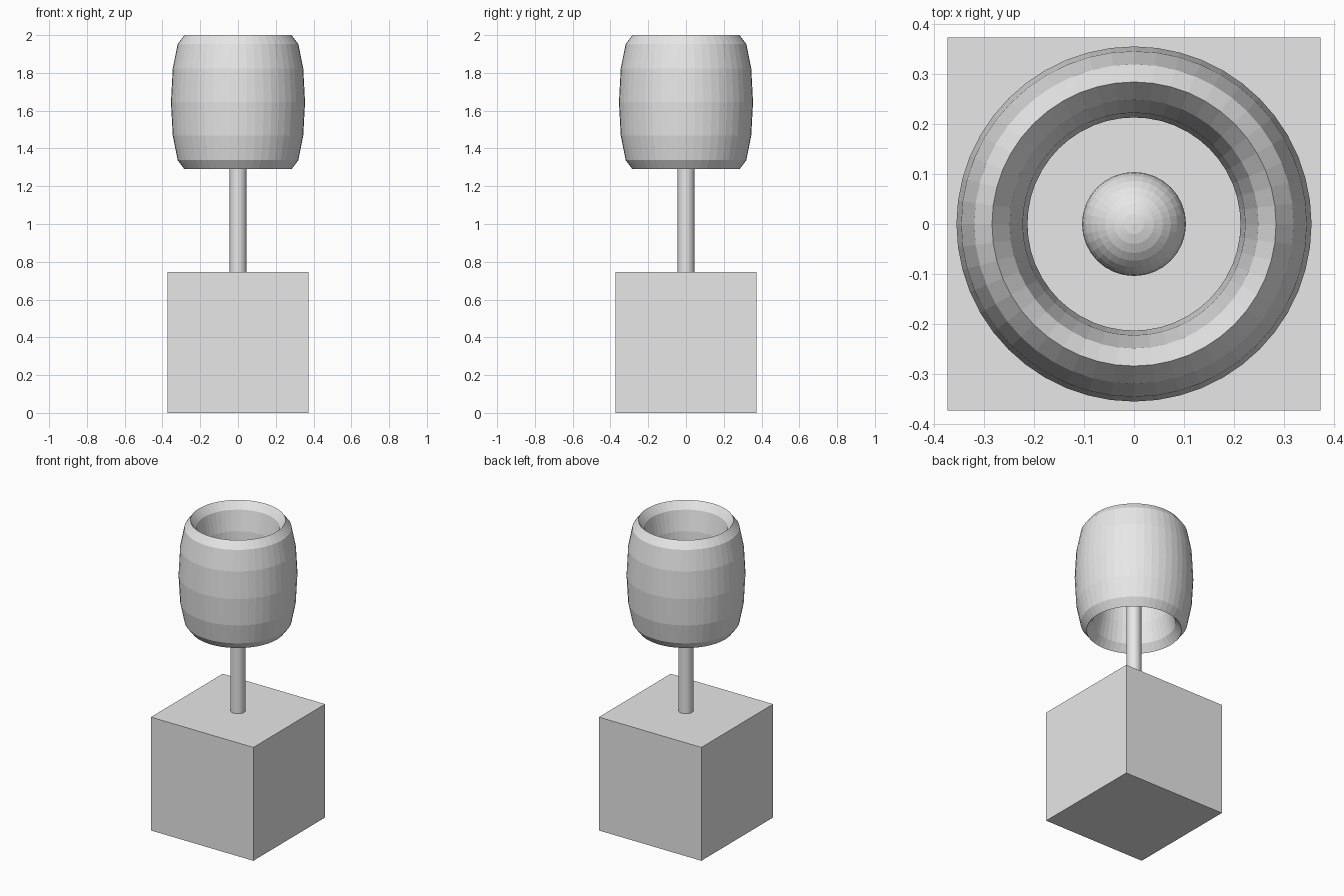
import bpy

old = bpy.data.objects.get("Cube")
if old:
    bpy.data.objects.remove(old, do_unlink=True)

# One plain grey for every part
GREY = (0.8, 0.8, 0.8, 1)
grey = bpy.data.materials.new("light grey")
grey.use_nodes = True
grey.diffuse_color = GREY
bsdf = next(n for n in grey.node_tree.nodes if n.type == "BSDF_PRINCIPLED")
bsdf.inputs["Base Color"].default_value = GREY


def finish(name):
    obj = bpy.context.object
    obj.name = name
    obj.data.materials.append(grey)
    return obj


BASE = 0.746
SHADE_Z = 1.645
RING, TUBE, HALF_HEIGHT = 0.284, 0.071, 0.355

# Cube base
bpy.ops.mesh.primitive_cube_add(size=BASE, location=(0, 0, BASE / 2))
finish("base")

# Thin pole, running from the base into the bulb
pole_top = SHADE_Z - 0.05
bpy.ops.mesh.primitive_cylinder_add(
    vertices=32, radius=0.044, depth=pole_top - BASE,
    location=(0, 0, (pole_top + BASE) / 2))
finish("pole")

# Round bulb, hidden inside the shade
bpy.ops.mesh.primitive_uv_sphere_add(
    segments=32, ring_count=16, radius=0.104, location=(0, 0, SHADE_Z))
finish("bulb")

# Barrel shade: a faceted ring stretched upwards
bpy.ops.mesh.primitive_torus_add(
    major_segments=48, minor_segments=12, major_radius=RING,
    minor_radius=TUBE, location=(0, 0, SHADE_Z))
shade = finish("shade")
shade.scale.z = HALF_HEIGHT / TUBE
